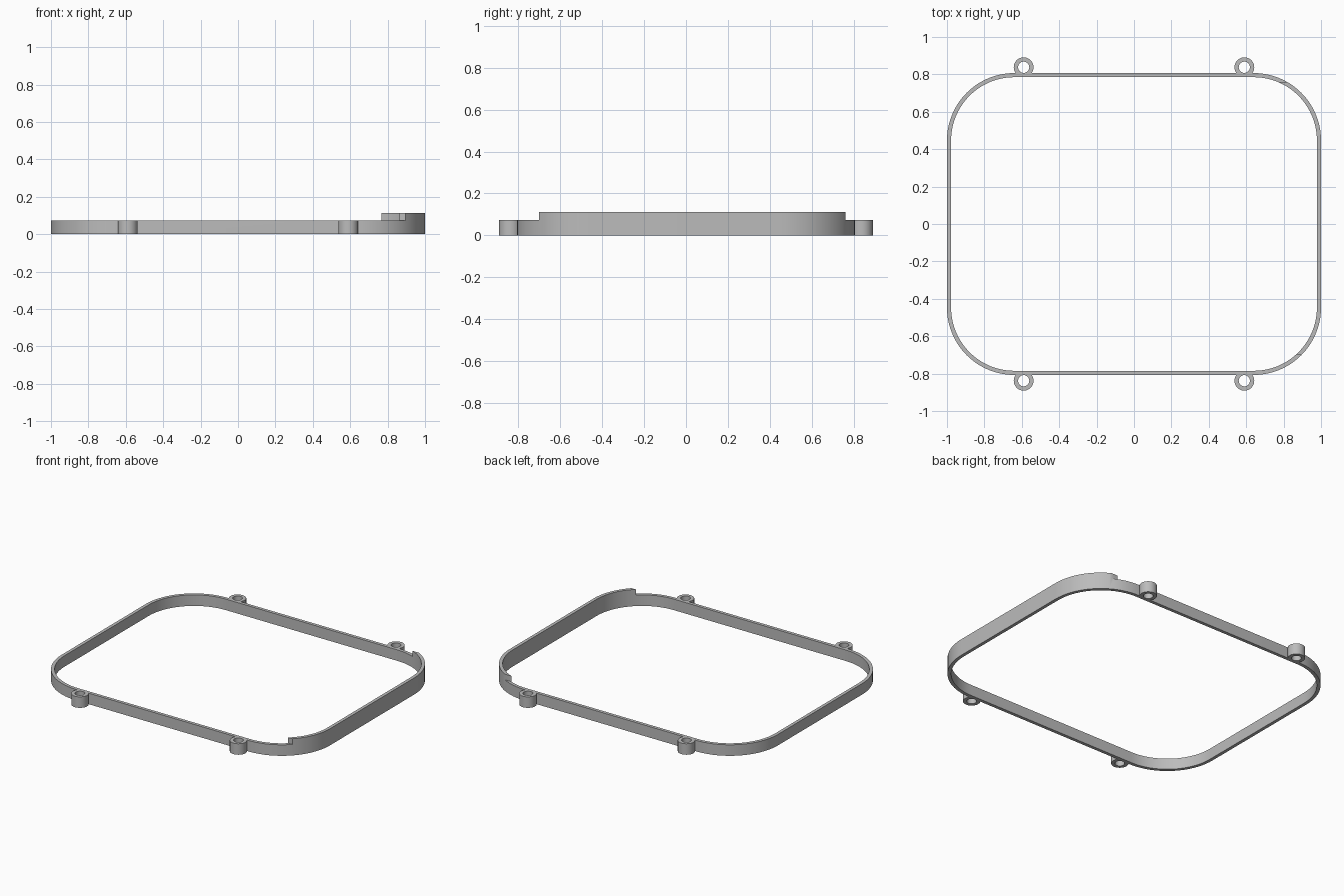
import bpy, bmesh
from math import sin, cos, pi, radians
from mathutils import Vector

cube = bpy.data.objects.get("Cube")
if cube:
    bpy.data.objects.remove(cube, do_unlink=True)

HALF_X, HALF_Y, CORNER = 1.0, 0.807, 0.36
WALL, LOW, HIGH = 0.022, 0.074, 0.112

grey = bpy.data.materials.new("grey plastic")
grey.use_nodes = True
colour = (0.5, 0.5, 0.5, 1)
grey.diffuse_color = colour
grey.node_tree.nodes["Principled BSDF"].inputs["Base Color"].default_value = colour


def rounded_outline(inset, steps=20):
    """Counter-clockwise rounded rectangle, moved inwards by inset."""
    cx, cy, r = HALF_X - CORNER, HALF_Y - CORNER, CORNER - inset
    points = []
    for k, (sx, sy) in enumerate(((1, 1), (-1, 1), (-1, -1), (1, -1))):
        for i in range(steps + 1):
            a = (k + i / steps) * pi / 2
            points.append((sx * cx + r * cos(a), sy * cy + r * sin(a)))
    return points


def circle(x, y, r, steps=40):
    return [(x + r * cos(2 * pi * i / steps), y + r * sin(2 * pi * i / steps))
            for i in range(steps)]


def tube(name, outer, inner, height):
    """Closed wall between two matching outlines, standing on the ground."""
    bm = bmesh.new()
    rings = [[bm.verts.new((x, y, z)) for x, y in line]
             for line, z in ((outer, 0), (outer, height), (inner, height), (inner, 0))]
    n = len(outer)
    for a, b in zip(rings, rings[1:] + rings[:1]):
        for i in range(n):
            j = (i + 1) % n
            bm.faces.new((a[i], a[j], b[j], b[i]))
    bmesh.ops.recalc_face_normals(bm, faces=bm.faces)
    mesh = bpy.data.meshes.new(name)
    bm.to_mesh(mesh)
    bm.free()
    mesh.materials.append(grey)
    obj = bpy.data.objects.new(name, mesh)
    bpy.context.collection.objects.link(obj)
    return obj


def cut_box(obj, low, high):
    """Cut a box away from the object."""
    low, high = Vector(low), Vector(high)
    bpy.ops.mesh.primitive_cube_add(size=1, location=(low + high) / 2)
    cutter = bpy.context.object
    cutter.scale = high - low
    cutter.hide_render = True
    mod = obj.modifiers.new("step", 'BOOLEAN')
    mod.operation, mod.solver, mod.object = 'DIFFERENCE', 'EXACT', cutter
    bpy.context.view_layer.objects.active = obj
    bpy.ops.object.modifier_apply(modifier=mod.name)
    bpy.data.objects.remove(cutter, do_unlink=True)


# Frame wall, lowered everywhere but along the left side
frame = tube("frame_wall", rounded_outline(0), rounded_outline(WALL), HIGH)
cut_box(frame, (-2, -2, LOW), (0.4, 2, 1))
cut_box(frame, (0.3, -2, LOW), (2, -0.70, 1))
cut_box(frame, (0.3, 0.76, LOW), (2, 2, 1))

# Screw bosses outside the front and back walls
parts = [frame]
for side, sx in (("left", 1), ("right", -1)):
    for end, sy in (("front", -1), ("back", 1)):
        x, y = sx * 0.59, sy * 0.838
        parts.append(tube(f"{end}_{side}_screw_boss",
                          circle(x, y, 0.053), circle(x, y, 0.03), LOW))

# Smooth curves with sharp rims
bpy.ops.object.select_all(action='DESELECT')
for obj in parts:
    obj.select_set(True)
bpy.context.view_layer.objects.active = frame
bpy.ops.object.shade_smooth_by_angle(angle=radians(30))
